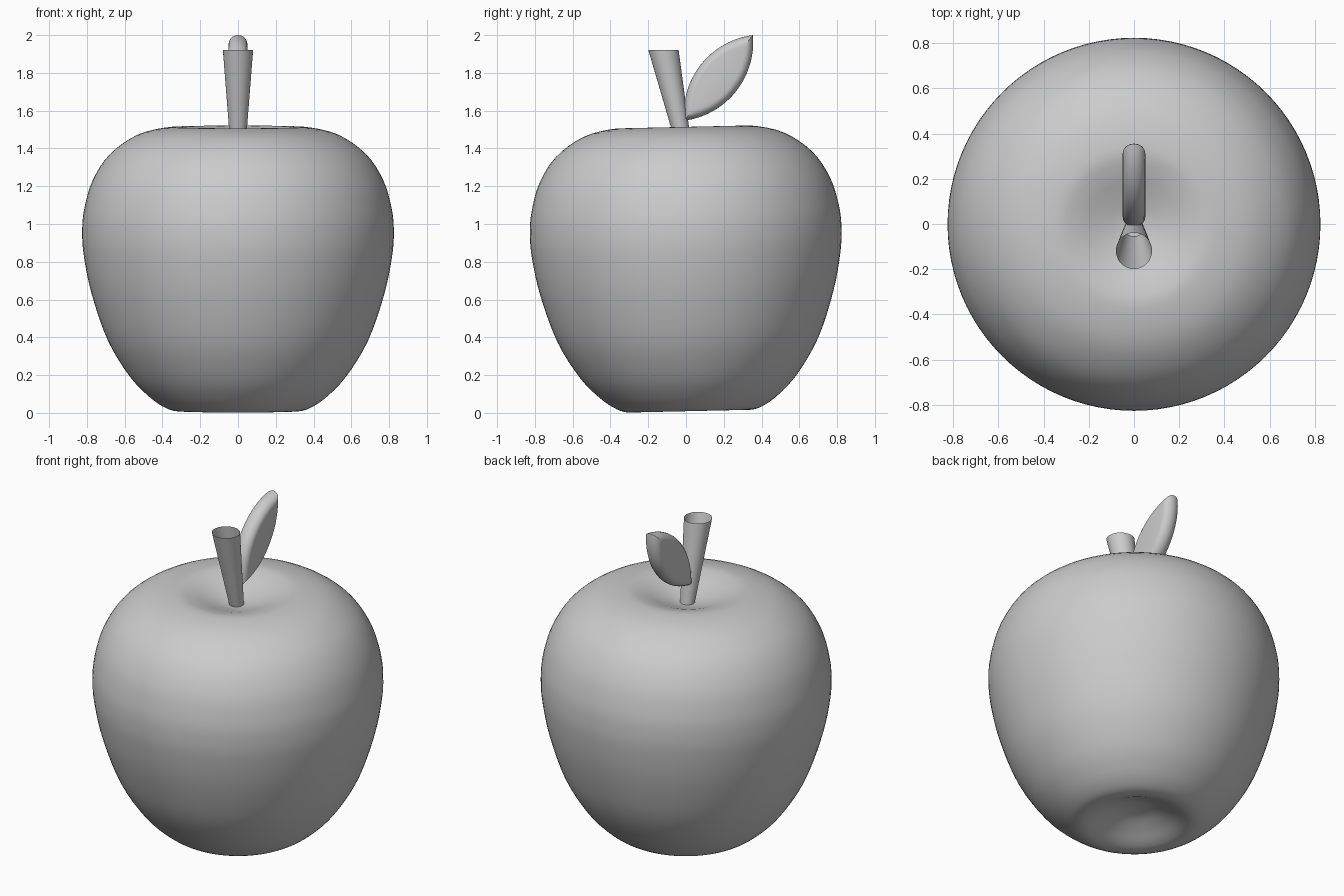
import bpy
import bmesh
from math import asin, cos, pi, radians, sin, sqrt
from mathutils import Matrix, Vector

cube = bpy.data.objects.get("Cube")
if cube:
    bpy.data.objects.remove(cube, do_unlink=True)

grey = bpy.data.materials.new("plain grey")
grey.use_nodes = True
colour = (0.6, 0.6, 0.6, 1)
grey.diffuse_color = colour
grey.node_tree.nodes["Principled BSDF"].inputs["Base Color"].default_value = colour


def finish(name, bm, angle):
    """Turn a bmesh into a smooth shaded object."""
    bmesh.ops.remove_doubles(bm, verts=bm.verts, dist=0.0005)
    bmesh.ops.recalc_face_normals(bm, faces=bm.faces)
    mesh = bpy.data.meshes.new(name)
    bm.to_mesh(mesh)
    bm.free()
    mesh.materials.append(grey)
    obj = bpy.data.objects.new(name, mesh)
    bpy.context.collection.objects.link(obj)
    bpy.ops.object.select_all(action="DESELECT")
    obj.select_set(True)
    bpy.context.view_layer.objects.active = obj
    bpy.ops.object.shade_smooth_by_angle(angle=radians(angle))
    return obj


def loft(bm, rings):
    """Bridge rings that have equal point counts."""
    loops = [[bm.verts.new(p) for p in ring] for ring in rings]
    for a, b in zip(loops, loops[1:]):
        for i in range(len(a)):
            j = (i + 1) % len(a)
            bm.faces.new((a[i], a[j], b[j], b[i]))
    return loops


def circle(radius, centre, count):
    return [centre + Vector((radius * cos(2 * pi * i / count),
                             radius * sin(2 * pi * i / count), 0))
            for i in range(count)]


def smooth_path(points, steps):
    """Catmull-Rom curve through the points."""
    pts = [Vector(p) for p in points]
    pts = [pts[0]] + pts + [pts[-1]]
    path = []
    for a, b, c, d in zip(pts, pts[1:], pts[2:], pts[3:]):
        for k in range(steps):
            t = k / steps
            path.append(0.5 * (2 * b + (c - a) * t + (2 * a - 5 * b + 4 * c - d) * t * t
                               + (3 * b - a - 3 * c + d) * t ** 3))
    return path + [pts[-1]]


# Fruit body: revolved profile with a dimple at each end, leaning slightly
profile = [(0, 0.105), (0.09, 0.095), (0.18, 0.06), (0.26, 0.022), (0.32, 0.009),
           (0.385, 0.027), (0.47, 0.085), (0.575, 0.195), (0.69, 0.385), (0.775, 0.63),
           (0.816, 0.83), (0.825, 0.96), (0.814, 1.08), (0.77, 1.23), (0.678, 1.37),
           (0.53, 1.473), (0.36, 1.513), (0.26, 1.5), (0.16, 1.465), (0.07, 1.437),
           (0, 1.43)]
bm = bmesh.new()
loft(bm, [circle(max(p.x, 0), Vector((0, 0.003, p.y)), 96) for p in smooth_path(profile, 4)])
pivot = Vector((0, 0, 0.76))
bmesh.ops.rotate(bm, verts=bm.verts, cent=pivot, matrix=Matrix.Rotation(radians(1.3), 3, "X"))
finish("fruit_body", bm, 60)

# Stem: leaning hollow cone, open at the top
bm = bmesh.new()
loft(bm, [circle(0.04, Vector((0, -0.01, 1.41)), 48),
          circle(0.08, Vector((0, -0.119, 1.92)), 48)])
finish("stem", bm, 40)

# Leaf: thick lens outline with a rounded rim
base, tip = Vector((0, -0.01, 1.547)), Vector((0, 0.354, 2.0))
middle, along = (base + tip) / 2, (tip - base).normalized()
across = Vector((0, -along.z, along.y))
half_length, half_width, half_thick, inset = (tip - base).length / 2, 0.117, 0.05, 0.042
arc_radius = (half_length ** 2 + half_width ** 2) / (2 * half_width)
arc_offset = arc_radius - half_width


def lens(shrink, x, count=24):
    """Two mirrored arcs that meet in a point at each end."""
    r = arc_radius - shrink
    limit = asin(sqrt(r * r - arc_offset ** 2) / r)
    ring = []
    for side in (1, -1):
        for i in range(count):
            a = side * limit * (2 * i / count - 1)
            ring.append(middle + along * (r * sin(a))
                        + across * (side * (r * cos(a) - arc_offset)) + Vector((x, 0, 0)))
    return ring


bm = bmesh.new()
angles = [pi * (k / 12 - 0.5) for k in range(13)]
loops = loft(bm, [lens(inset * (1 - cos(a)), half_thick * sin(a)) for a in angles])
for end in (loops[0], loops[-1]):
    bm.faces.new(end)
finish("leaf", bm, 35)
